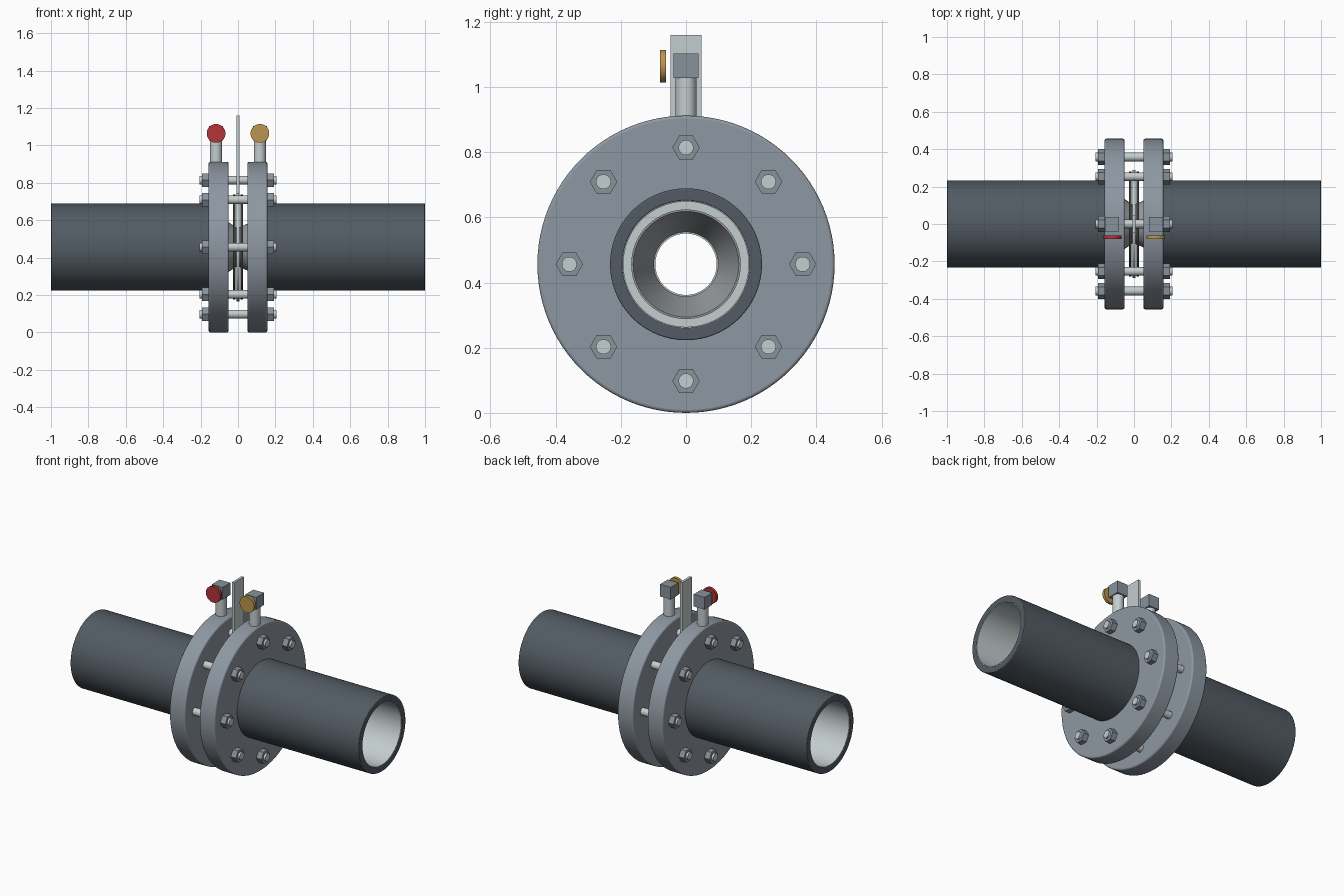
import bpy, bmesh, math
from mathutils import Matrix, Vector

if "Cube" in bpy.data.objects:
    bpy.data.objects.remove(bpy.data.objects["Cube"])

CZ = 0.456  # height of the pipe axis


def material(name, rgb):
    m = bpy.data.materials.new(name)
    m.diffuse_color = (*rgb, 1)
    m.use_nodes = True
    m.node_tree.nodes["Principled BSDF"].inputs["Base Color"].default_value = m.diffuse_color
    return m


STEEL = material("flange steel", (0.27, 0.31, 0.36))
PIPE = material("dark pipe", (0.085, 0.105, 0.125))
BRIGHT = material("bright steel", (0.55, 0.61, 0.62))
NUT = material("nut steel", (0.25, 0.29, 0.33))
GASKET = material("gasket dark", (0.04, 0.045, 0.05))
CONE = material("nozzle steel", (0.30, 0.32, 0.33))
RED = material("red handle", (0.45, 0.035, 0.04))
GOLD = material("gold handle", (0.50, 0.30, 0.075))


def finish(bm, name, mat, bevel=0):
    bmesh.ops.recalc_face_normals(bm, faces=bm.faces[:])
    me = bpy.data.meshes.new(name)
    bm.to_mesh(me)
    bm.free()
    me.materials.append(mat)
    ob = bpy.data.objects.new(name, me)
    bpy.context.collection.objects.link(ob)
    bpy.ops.object.select_all(action='DESELECT')
    ob.select_set(True)
    bpy.context.view_layer.objects.active = ob
    bpy.ops.object.shade_smooth_by_angle(angle=math.radians(40))
    if bevel:
        b = ob.modifiers.new("rounded edges", 'BEVEL')
        b.width, b.segments = bevel, 3
        b.limit_method, b.angle_limit = 'ANGLE', math.radians(50)
    return ob


def lathe(name, profile, mat, bevel=0, n=96):
    """Turn a closed (x, radius) profile about the pipe axis."""
    bm = bmesh.new()
    rings = []
    for i in range(n):
        a = 2 * math.pi * i / n
        rings.append([bm.verts.new((x, r * math.cos(a), CZ + r * math.sin(a)))
                      for x, r in profile])
    k = len(profile)
    for i in range(n):
        p, q = rings[i], rings[(i + 1) % n]
        for j in range(k):
            bm.faces.new((p[j], p[(j + 1) % k], q[(j + 1) % k], q[j]))
    return finish(bm, name, mat, bevel)


def tube(name, x0, x1, r_in, r_out, mat, bevel=0):
    return lathe(name, [(x0, r_in), (x1, r_in), (x1, r_out), (x0, r_out)], mat, bevel)


def rod(name, p0, p1, r, mat, n=32):
    """Solid cylinder or prism between two points."""
    p0, p1 = Vector(p0), Vector(p1)
    d = p1 - p0
    rot = d.to_track_quat('Z', 'Y').to_matrix().to_4x4()
    bm = bmesh.new()
    bmesh.ops.create_cone(bm, cap_ends=True, segments=n, radius1=r, radius2=r,
                          depth=d.length, matrix=Matrix.Translation((p0 + p1) / 2) @ rot)
    return finish(bm, name, mat)


def box(name, lo, hi, mat):
    lo, hi = Vector(lo), Vector(hi)
    bm = bmesh.new()
    bmesh.ops.create_cube(bm, size=1, matrix=Matrix.Translation((lo + hi) / 2)
                          @ Matrix.Diagonal((*(hi - lo), 1)))
    return finish(bm, name, mat)


for side, s, handle in (("left", -1, RED), ("right", 1, GOLD)):
    # Pipe, its bright bore, and the flange
    tube(side + "_pipe", s * 0.10, s * 1.0, 0.195, 0.233, PIPE, 0.004)
    tube(side + "_bore_liner", s * 0.05, s * 0.998, 0.192, 0.196, BRIGHT)
    tube(side + "_flange", s * 0.05, s * 0.157, 0.194, 0.456, STEEL, 0.009)
    # Gasket against the orifice plate
    tube(side + "_gasket", s * 0.013, s * 0.028, 0.20, 0.28, GASKET)
    # Pressure tap: stem, valve block and round handle
    x = s * 0.117
    rod(side + "_tap_stem", (x, 0, 0.88), (x, 0, 1.03), 0.032, BRIGHT)
    box(side + "_valve_block", (x - 0.037, -0.039, 1.027), (x + 0.037, 0.038, 1.103), NUT)
    rod(side + "_valve_handle", (x, -0.08, 1.064), (x, -0.061, 1.064), 0.05, handle, 48)

# Orifice plate with its upright tab
tube("orifice_plate", -0.008, 0.008, 0.094, 0.29, BRIGHT)
box("plate_tab", (-0.008, -0.048, CZ + 0.25), (0.008, 0.048, 1.16), BRIGHT)

# Flow nozzle cones on either side of the plate
lathe("left_nozzle_cone", [(-0.006, 0.095), (-0.10, 0.16), (-0.10, 0.167), (-0.006, 0.103)], CONE)
lathe("right_nozzle_cone", [(0.006, 0.098), (0.15, 0.162), (0.15, 0.168), (0.006, 0.106)], CONE)

# Stud bolts with a hex nut at each end
for i in range(8):
    a = i * math.pi / 4
    y, z = 0.358 * math.cos(a), CZ + 0.358 * math.sin(a)
    rod(f"stud_{i}", (-0.205, y, z), (0.205, y, z), 0.023, BRIGHT)
    for side, s in (("left", -1), ("right", 1)):
        bm = bmesh.new()
        ends = [[bm.verts.new((s * x, y + 0.042 * math.cos(k * math.pi / 3),
                               z + 0.042 * math.sin(k * math.pi / 3))) for k in range(6)]
                for x in (0.155, 0.192)]
        for e in ends:
            bm.faces.new(e)
        for k in range(6):
            m = (k + 1) % 6
            bm.faces.new((ends[0][k], ends[0][m], ends[1][m], ends[1][k]))
        finish(bm, f"{side}_nut_{i}", NUT)
